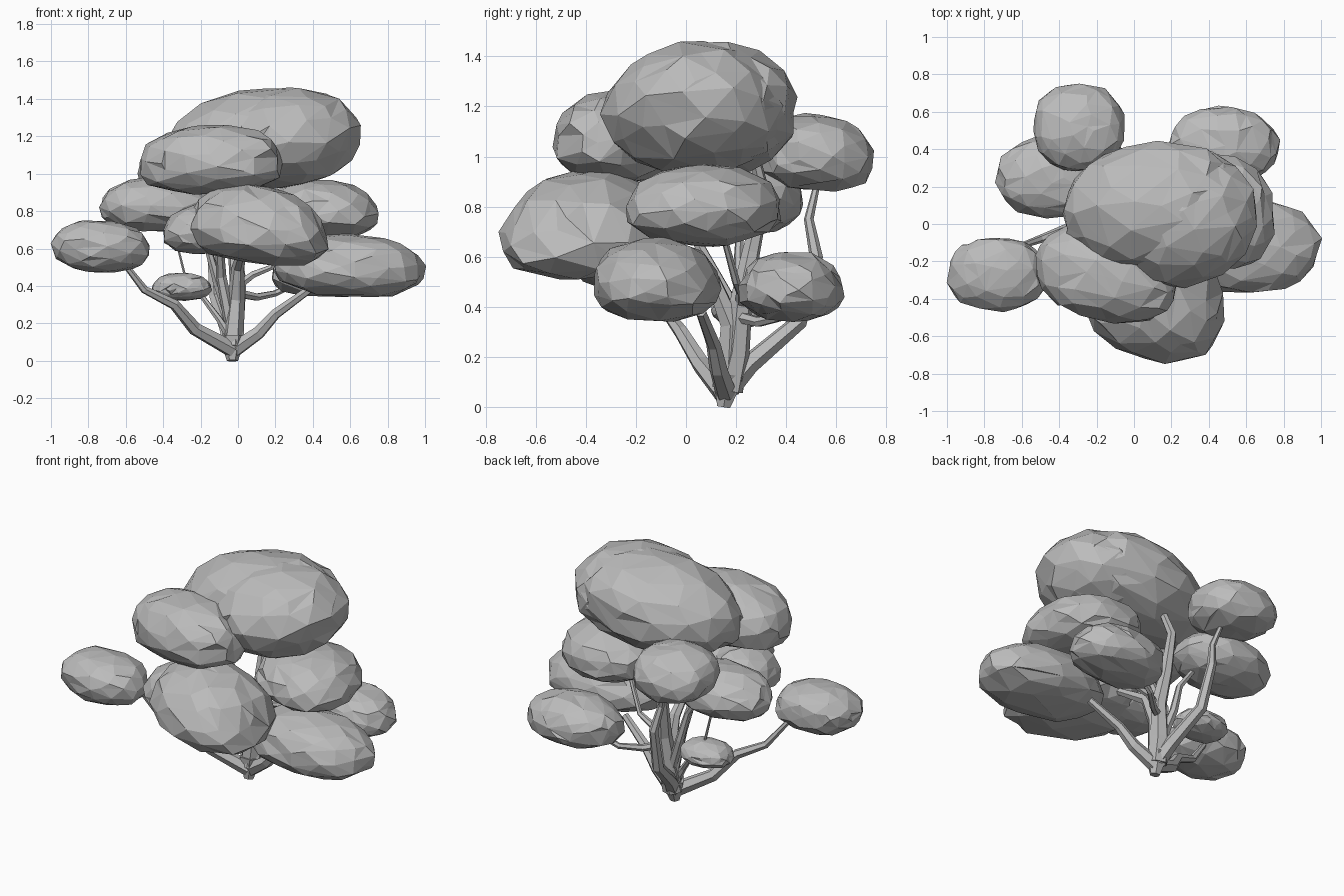
import bpy
import bmesh
from mathutils import Vector, noise

cube = bpy.data.objects.get("Cube")
if cube:
    bpy.data.objects.remove(cube, do_unlink=True)

# One plain grey for the whole tree
grey = bpy.data.materials.new("plain_grey")
grey.use_nodes = True
colour = (0.5, 0.5, 0.5, 1)
grey.diffuse_color = colour
grey.node_tree.nodes["Principled BSDF"].inputs["Base Color"].default_value = colour


def foliage(name, xs, ys, zs, tilt_x=0.0, tilt_y=0.0, boxy=2.25, taper=0.08, skew=0.0):
    """Lumpy faceted leaf cloud filling the given x, y and z ranges."""
    bm = bmesh.new()
    bmesh.ops.create_icosphere(bm, subdivisions=4, radius=1)
    offset = Vector((xs[0], ys[0], zs[0])) * 17
    for v in bm.verts:
        d = v.co.normalized()
        rounding = sum(abs(c) ** boxy for c in d) ** (-1 / boxy)
        lump = 0.05 * noise.noise(d * 1.3 + offset) + 0.04 * noise.noise(d * 3 + offset)
        crease = -0.05 * max(0, 0.15 - abs(noise.noise(d * 2.1 - offset))) / 0.15
        v.co = d * (rounding + lump + crease)
        # Broader below than above, then leaning
        spread = 1 - taper * v.co.z
        v.co.x *= spread
        v.co.y = v.co.y * spread + skew * v.co.x
        v.co.z += tilt_x * v.co.x + tilt_y * v.co.y
    # Fit the cloud to its ranges
    for axis, (low, high) in enumerate((xs, ys, zs)):
        values = [v.co[axis] for v in bm.verts]
        start, size = min(values), max(values) - min(values)
        for v in bm.verts:
            v.co[axis] = low + (v.co[axis] - start) / size * (high - low)
    mesh = bpy.data.meshes.new(name)
    bm.to_mesh(mesh)
    bm.free()
    mesh.materials.append(grey)
    obj = bpy.data.objects.new(name, mesh)
    bpy.context.collection.objects.link(obj)
    facets = obj.modifiers.new("facets", 'DECIMATE')
    facets.ratio = 0.13


def branch(name, points, thick, thin):
    """Angular tapering limb along a path."""
    curve = bpy.data.curves.new(name, 'CURVE')
    curve.dimensions = '3D'
    curve.bevel_depth = 1
    curve.bevel_resolution = 1
    curve.use_fill_caps = True
    spline = curve.splines.new('POLY')
    spline.points.add(len(points) - 1)
    spline.use_smooth = False
    for i, (point, co) in enumerate(zip(spline.points, points)):
        point.co = (*co, 1)
        point.radius = thick + (thin - thick) * i / (len(points) - 1)
    curve.materials.append(grey)
    obj = bpy.data.objects.new(name, curve)
    bpy.context.collection.objects.link(obj)


# Crown
foliage("crown_main", (-0.38, 0.6), (-0.26, 0.44), (0.92, 1.46), 0.15, 0.04,
        boxy=2.05, skew=0.1)
foliage("crown_side", (-0.12, 0.66), (-0.34, 0.39), (0.92, 1.46), 0.15,
        boxy=2, taper=0.12, skew=0.08)
foliage("upper_front_cloud", (-0.53, 0.24), (-0.53, 0.0), (0.89, 1.26), 0.05,
        boxy=2.4, skew=-0.2)
foliage("upper_back_cloud", (-0.54, -0.05), (0.28, 0.75), (0.86, 1.17), 0, -0.08)

# Middle tier
foliage("middle_front_cloud", (-0.27, 0.48), (-0.75, -0.05), (0.51, 0.95), -0.2,
        boxy=2.4, taper=0.2, skew=-0.15)
foliage("middle_front_lobe", (-0.4, 0.05), (-0.5, -0.08), (0.57, 0.84), 0.1)
foliage("middle_left_cloud", (0.15, 0.75), (-0.24, 0.38), (0.64, 0.97), -0.05, skew=-0.1)
foliage("middle_right_cloud", (-0.74, -0.14), (0.03, 0.47), (0.69, 0.98), 0.08)

# Low tier
foliage("low_left_cloud", (0.19, 1.0), (-0.37, 0.14), (0.34, 0.68), -0.06, taper=0.12)
foliage("low_back_cloud", (0.18, 0.78), (0.21, 0.63), (0.34, 0.62))
foliage("low_right_cloud", (-1.0, -0.47), (-0.47, -0.07), (0.47, 0.75), -0.08, taper=0)
foliage("small_back_cloud", (-0.46, -0.14), (0.1, 0.35), (0.32, 0.47))

# Trunk
branch("trunk_base", [(-0.03, 0.15, 0), (-0.03, 0.16, 0.06), (-0.03, 0.17, 0.13)],
       0.03, 0.07)
branch("trunk", [(-0.03, 0.165, 0.07), (-0.02, 0.2, 0.22), (0.0, 0.22, 0.42),
                 (-0.02, 0.26, 0.62), (-0.02, 0.31, 0.85), (0.05, 0.25, 1.1)],
       0.065, 0.018)

# Limbs reaching the leaf clouds
branch("front_limb", [(-0.03, 0.17, 0.1), (-0.01, 0.18, 0.33), (0.0, 0.11, 0.5),
                      (0.04, -0.12, 0.65)], 0.06, 0.02)
branch("upper_front_limb", [(-0.04, 0.18, 0.2), (-0.09, 0.16, 0.45),
                            (-0.1, 0.05, 0.65), (-0.12, -0.12, 1.0)], 0.035, 0.014)
branch("right_limb", [(-0.03, 0.15, 0.06), (-0.23, 0.06, 0.17), (-0.34, -0.02, 0.3),
                      (-0.5, -0.08, 0.38), (-0.64, -0.13, 0.56)], 0.045, 0.014)
branch("low_left_limb", [(-0.02, 0.16, 0.06), (0.11, 0.13, 0.15), (0.2, 0.11, 0.25),
                         (0.38, 0.06, 0.38)], 0.045, 0.022)
branch("low_back_limb", [(0, 0.21, 0.36), (0.1, 0.29, 0.34), (0.2, 0.38, 0.36),
                         (0.36, 0.43, 0.44)], 0.025, 0.014)
branch("middle_left_limb", [(0, 0.22, 0.4), (0.08, 0.22, 0.46), (0.18, 0.2, 0.5),
                            (0.3, 0.14, 0.72)], 0.025, 0.012)
branch("back_limb", [(-0.03, 0.17, 0.08), (-0.06, 0.25, 0.17), (-0.12, 0.45, 0.34),
                     (-0.14, 0.52, 0.6), (-0.17, 0.49, 0.75), (-0.22, 0.53, 0.92)],
       0.05, 0.012)
branch("middle_right_limb", [(-0.04, 0.2, 0.22), (-0.11, 0.22, 0.42),
                             (-0.16, 0.21, 0.6), (-0.3, 0.22, 0.8)], 0.03, 0.014)
branch("small_limb", [(-0.05, 0.16, 0.14), (-0.1, 0.17, 0.22), (-0.22, 0.22, 0.38)],
       0.025, 0.012)
branch("small_twig", [(-0.28, 0.22, 0.44), (-0.31, 0.22, 0.56), (-0.36, 0.22, 0.76)],
       0.008, 0.006)
